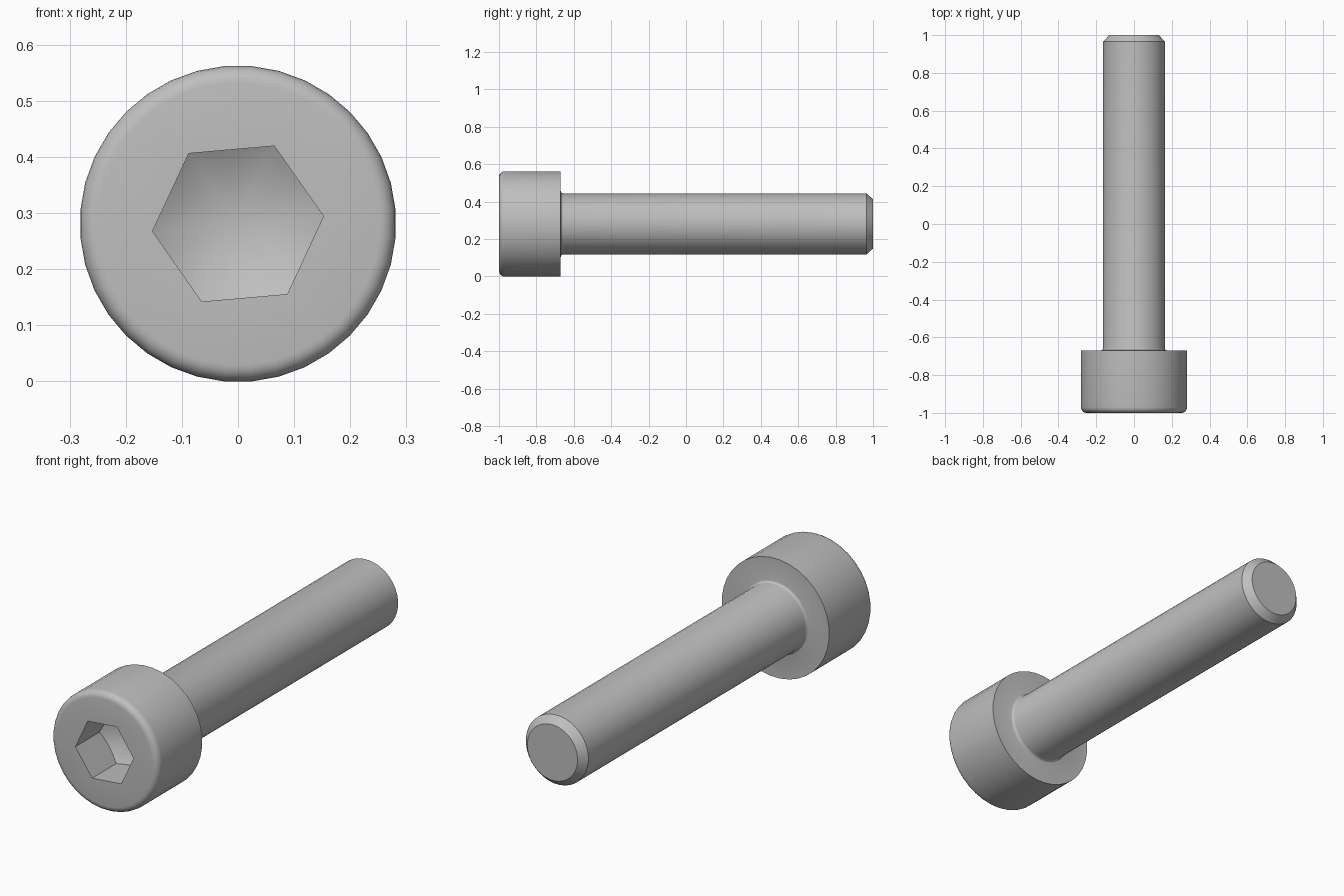
import bpy, bmesh
from math import sin, cos, pi, radians, tan

cube = bpy.data.objects.get("Cube")
if cube:
    bpy.data.objects.remove(cube, do_unlink=True)

SIDES = 36
TURN = radians(5)
HEAD_R, SHANK_R, HEX_R = 0.282, 0.164, 0.153
HEAD_BACK, EDGE = -0.67, 0.03
SOCKET_FLOOR, DRILL_SLOPE = -0.82, tan(radians(30))
AXIS_Z = HEAD_R * cos(TURN)

steel = bpy.data.materials.new("grey steel")
steel.use_nodes = True
colour = (0.52, 0.52, 0.52, 1)
steel.diffuse_color = colour
steel.node_tree.nodes["Principled BSDF"].inputs["Base Color"].default_value = colour

bm = bmesh.new()


def ring(radius_at, y_at):
    """Ring of vertices round the bolt axis."""
    verts = []
    for i in range(SIDES):
        a = 2 * pi * i / SIDES
        r = radius_at(a)
        verts.append(bm.verts.new((r * cos(a + TURN), y_at(r), r * sin(a + TURN) + AXIS_Z)))
    return verts


def circle(r, y):
    return ring(lambda a: r, lambda r: y)


def hex_radius(a):
    return HEX_R * cos(pi / 6) / cos(a % (pi / 3) - pi / 6)


# Hexagonal socket: drilled conical floor, then straight walls to the rim
rings = [ring(hex_radius, lambda r: SOCKET_FLOOR + (HEX_R - r) * DRILL_SLOPE),
         ring(hex_radius, lambda r: -1)]

# Head with a rounded front edge
for k in range(6):
    a = pi / 2 * k / 5
    rings.append(circle(HEAD_R - EDGE * (1 - sin(a)), -1 + EDGE * (1 - cos(a))))
rings.append(circle(HEAD_R, HEAD_BACK))

# Small fillet under the head
FILLET = 0.014
for k in range(4):
    a = pi / 2 * k / 3
    rings.append(circle(SHANK_R + FILLET * (1 - sin(a)), HEAD_BACK + FILLET * (1 - cos(a))))

# Shank with a chamfered tip
rings += [circle(SHANK_R, 0.965), circle(0.132, 1)]

for a, b in zip(rings, rings[1:]):
    for i in range(SIDES):
        j = (i + 1) % SIDES
        bm.faces.new((a[i], a[j], b[j], b[i]))
bm.faces.new(rings[-1])
apex = bm.verts.new((0, SOCKET_FLOOR + HEX_R * DRILL_SLOPE, AXIS_Z))
for i in range(SIDES):
    bm.faces.new((apex, rings[0][(i + 1) % SIDES], rings[0][i]))
bmesh.ops.recalc_face_normals(bm, faces=bm.faces)

mesh = bpy.data.meshes.new("socket_head_bolt")
bm.to_mesh(mesh)
bm.free()
mesh.materials.append(steel)
bolt = bpy.data.objects.new("socket_head_bolt", mesh)
bpy.context.collection.objects.link(bolt)

bpy.ops.object.select_all(action='DESELECT')
bolt.select_set(True)
bpy.context.view_layer.objects.active = bolt
bpy.ops.object.shade_smooth_by_angle(angle=radians(30))
